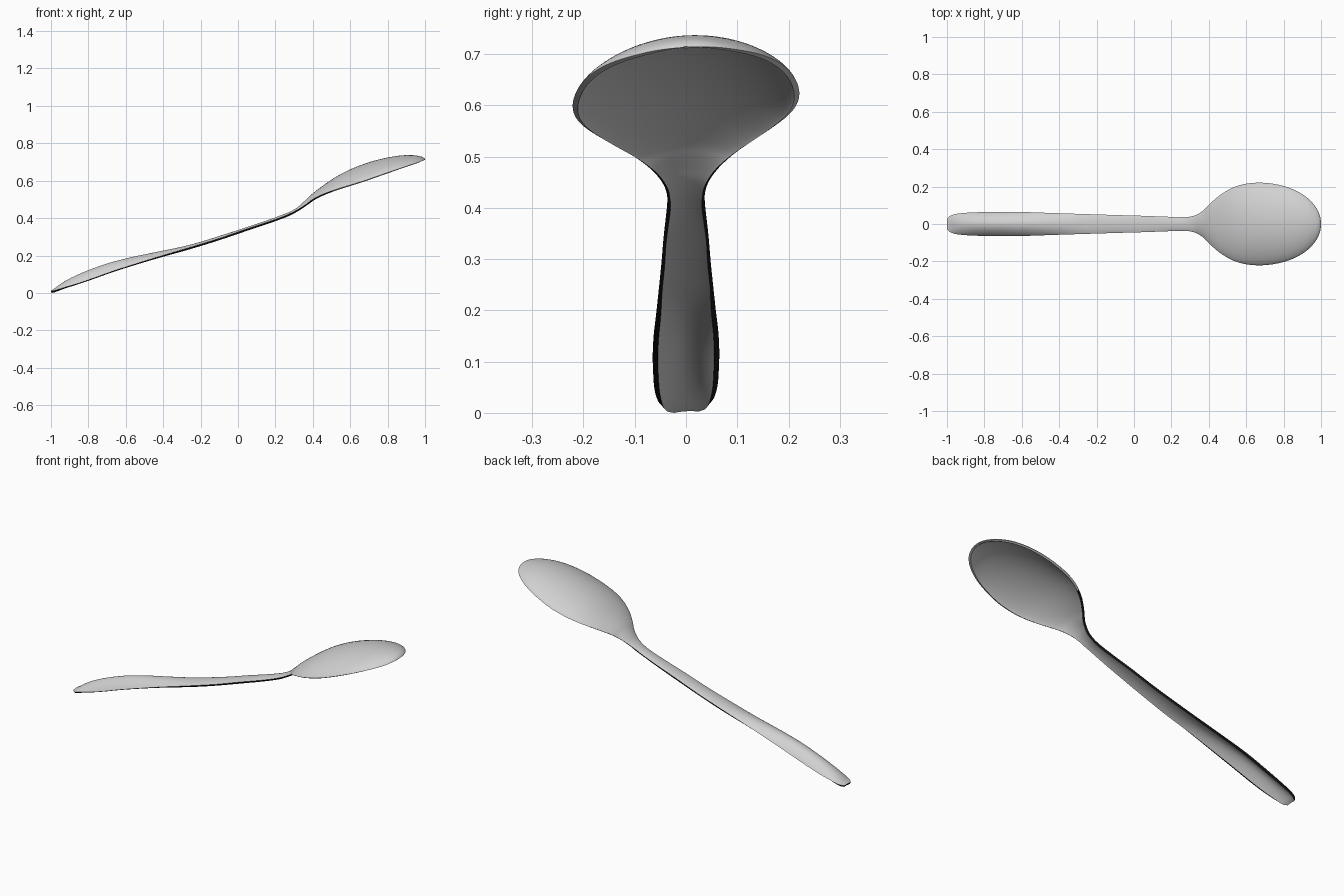
import bpy, bmesh, math

if "Cube" in bpy.data.objects:
    bpy.data.objects.remove(bpy.data.objects["Cube"])

# Stations along the spoon: x, half width, rim height, crown height
STATIONS = [
    (-1.00, .026, .013, .015), (-.985, .042, .016, .023), (-.96, .052, .024, .042),
    (-.92, .058, .037, .068), (-.86, .062, .055, .098), (-.78, .064, .082, .131),
    (-.68, .065, .118, .165), (-.56, .063, .157, .195), (-.42, .058, .200, .224),
    (-.26, .053, .247, .258), (-.10, .048, .296, .306), (.04, .044, .344, .351),
    (.15, .040, .380, .388), (.23, .037, .408, .417), (.28, .037, .429, .437),
    (.32, .044, .450, .461), (.35, .058, .470, .488), (.375, .076, .488, .511),
    (.40, .102, .508, .534), (.45, .147, .536, .572), (.50, .180, .557, .607),
    (.55, .203, .575, .637), (.61, .217, .594, .666), (.68, .221, .616, .693),
    (.75, .214, .640, .714), (.82, .197, .663, .729), (.88, .171, .682, .737),
    (.93, .137, .696, .738), (.965, .100, .705, .734), (.985, .067, .711, .729),
    (.996, .036, .714, .722), (1.0, .006, .715, .717)]
ACROSS = 32      # faces across the width
STEPS = 4        # samples between stations
ROLL = .055      # slight sideways tilt
THICK = .011


def spline(p, steps):
    """Smooth curve through all stations."""
    out = []
    for i in range(len(p) - 1):
        a, b, c, d = p[max(i - 1, 0)], p[i], p[i + 1], p[min(i + 2, len(p) - 1)]
        for k in range(steps):
            t = k / steps
            out.append([.5 * (2 * q + (r - o) * t + (2 * o - 5 * q + 4 * r - s) * t * t
                              + (3 * q - o - 3 * r + s) * t ** 3)
                        for o, q, r, s in zip(a, b, c, d)])
    out.append(list(p[-1]))
    return out


# Arched sheet lofted from handle end to bowl tip
bm = bmesh.new()
rows = []
for x, w, rim, crown in spline(STATIONS, STEPS):
    power = .9 if x < .3 else .75
    row = []
    for j in range(ACROSS + 1):
        s = math.sin(math.pi * (j / ACROSS - .5))
        y = w * s
        z = rim + (crown - rim) * max(0, 1 - s * s) ** power + ROLL * y
        row.append(bm.verts.new((x, y, z)))
    rows.append(row)
for r0, r1 in zip(rows, rows[1:]):
    for j in range(ACROSS):
        bm.faces.new((r0[j], r1[j], r1[j + 1], r0[j + 1]))
mesh = bpy.data.meshes.new("spoon")
bm.to_mesh(mesh)
bm.free()
spoon = bpy.data.objects.new("spoon", mesh)
bpy.context.collection.objects.link(spoon)

# Metal colour and dark edge colour
for name, g in (("light grey metal", .64), ("black edge", .01)):
    mat = bpy.data.materials.new(name)
    mat.diffuse_color = (g, g, g, 1)
    mat.use_nodes = True
    mat.node_tree.nodes["Principled BSDF"].inputs["Base Color"].default_value = mat.diffuse_color
    mesh.materials.append(mat)

# Sheet thickness, towards the hollow underside, with dark rim
solid = spoon.modifiers.new("thickness", "SOLIDIFY")
solid.thickness = THICK
solid.offset = -1
solid.material_offset_rim = 1

bpy.context.view_layer.objects.active = spoon
spoon.select_set(True)
bpy.ops.object.modifier_apply(modifier=solid.name)
bpy.ops.object.shade_smooth_by_angle(angle=math.radians(50))

# The bowl rim stays metal
for f in mesh.polygons:
    if f.center.x > .5:
        f.material_index = 0
low = min(v.co.z for v in mesh.vertices)
for v in mesh.vertices:
    v.co.z -= low
